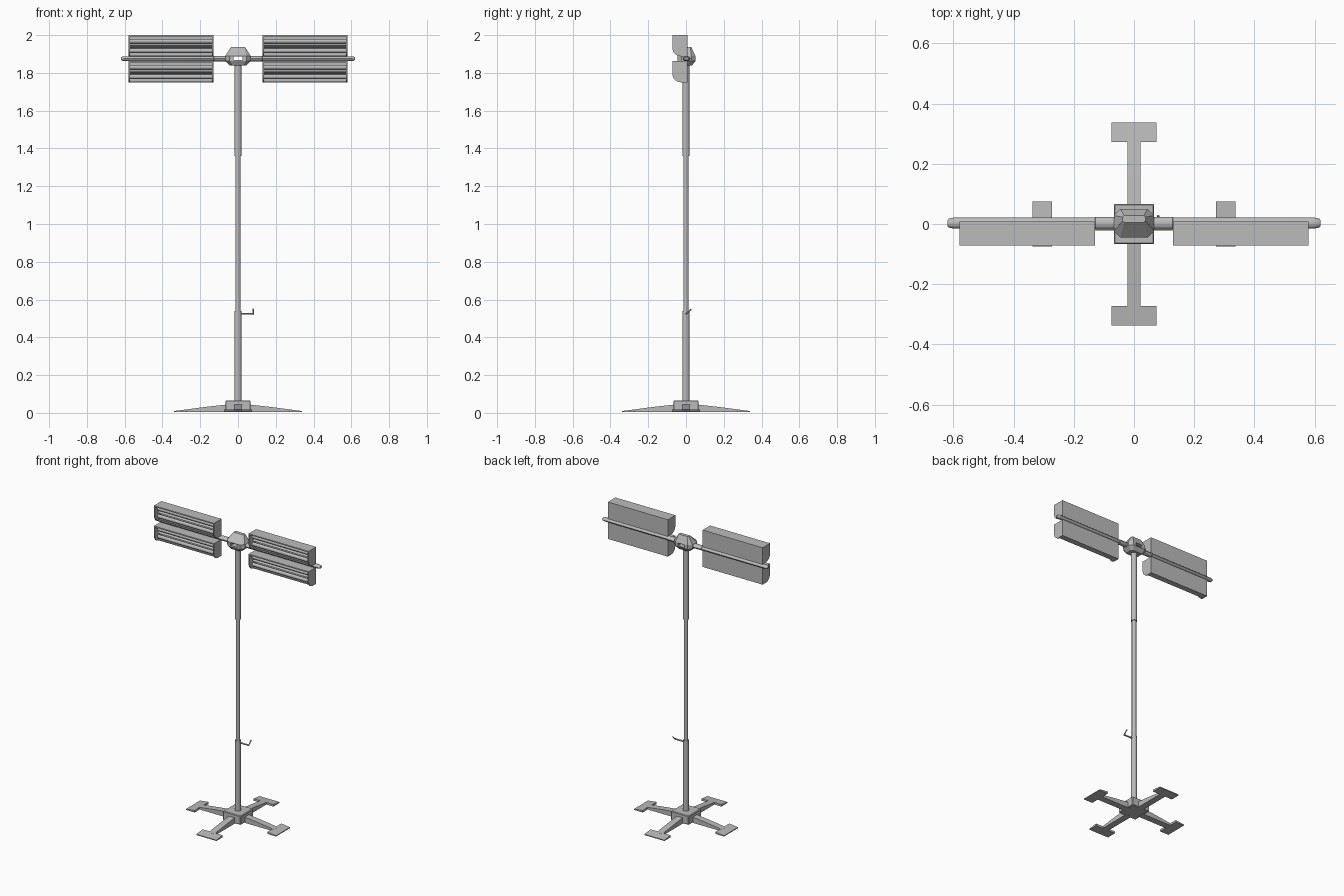
import bpy, bmesh, math
from mathutils import Vector

if "Cube" in bpy.data.objects:
    bpy.data.objects.remove(bpy.data.objects["Cube"])

grey = bpy.data.materials.new("metal grey")
colour = (0.5, 0.5, 0.5, 1)
grey.diffuse_color = colour
grey.use_nodes = True
grey.node_tree.nodes["Principled BSDF"].inputs["Base Color"].default_value = colour


def finish(name, bm, smooth=False):
    bmesh.ops.recalc_face_normals(bm, faces=bm.faces)
    mesh = bpy.data.meshes.new(name)
    bm.to_mesh(mesh)
    bm.free()
    mesh.materials.append(grey)
    ob = bpy.data.objects.new(name, mesh)
    bpy.context.collection.objects.link(ob)
    if smooth:
        bpy.ops.object.select_all(action="DESELECT")
        ob.select_set(True)
        bpy.context.view_layer.objects.active = ob
        bpy.ops.object.shade_smooth_by_angle(angle=math.radians(40))
    return ob


def loft(name, rings, smooth=False):
    bm = bmesh.new()
    loops = [[bm.verts.new(p) for p in ring] for ring in rings]
    n = len(loops[0])
    for a, b in zip(loops, loops[1:]):
        for i in range(n):
            j = (i + 1) % n
            bm.faces.new((a[i], a[j], b[j], b[i]))
    bm.faces.new(loops[0])
    bm.faces.new(loops[-1])
    return finish(name, bm, smooth)


def box(name, x0, x1, y0, y1, z0, z1):
    return loft(name, [[(x0, y0, z), (x1, y0, z), (x1, y1, z), (x0, y1, z)] for z in (z0, z1)])


def rod(name, a, b, r, sides=16):
    a, b = Vector(a), Vector(b)
    turn = (b - a).to_track_quat("Z", "Y")
    circle = [turn @ Vector((r * math.cos(t), r * math.sin(t), 0))
              for t in (math.tau * i / sides for i in range(sides))]
    return loft(name, [[p + c for c in circle] for p in (a, b)], True)


def x_prism(name, profile, x0, x1):
    return loft(name, [[(x, y, z) for y, z in profile] for x in (x0, x1)])


# Telescopic pole
rod("lower_pole", (0, 0, 0.05), (0, 0, 0.54), 0.019)
rod("middle_pole", (0, 0, 0.5), (0, 0, 1.4), 0.014)
rod("upper_pole", (0, 0, 1.36), (0, 0, 1.85), 0.019)

# Crank
rod("crank_shaft", (0.01, 0, 0.525), (0.08, 0, 0.525), 0.005, 8)
rod("crank_handle", (0.08, -0.002, 0.522), (0.08, 0.028, 0.55), 0.004, 8)

# Base: central block, four sloping arms, four wide feet
hub_block = box("base_block", -0.067, 0.067, -0.067, 0.067, 0.005, 0.066)
bevel = hub_block.modifiers.new("bevel", "BEVEL")
bevel.width = 0.004
bevel.segments = 1
for i, side in enumerate(("left", "back", "right", "front")):
    arm = loft(side + "_arm", [[(x, -0.022, 0.004), (x, 0.022, 0.004), (x, 0.022, z), (x, -0.022, z)]
                               for x, z in ((0.05, 0.045), (0.16, 0.033), (0.285, 0.017))])
    foot = loft(side + "_foot", [[(x, -0.075, 0.004), (x, 0.075, 0.004), (x, 0.075, z), (x, -0.075, z)]
                                 for x, z in ((0.272, 0.018), (0.338, 0.010))])
    for part in (arm, foot):
        part.rotation_euler.z = i * math.pi / 2


# Faceted head with a slot cut through it
def head_ring(z, hx, y0, y1, cut):
    return [(hx, y0 + cut, z), (hx, y1 - cut, z), (hx - cut, y1, z), (cut - hx, y1, z),
            (-hx, y1 - cut, z), (-hx, y0 + cut, z), (cut - hx, y0, z), (hx - cut, y0, z)]


head = loft("head", [head_ring(1.838, 0.042, -0.03, 0.03, 0.012),
                     head_ring(1.862, 0.067, -0.045, 0.05, 0.022),
                     head_ring(1.89, 0.067, -0.045, 0.05, 0.022),
                     head_ring(1.936, 0.038, 0.005, 0.028, 0.005)])
cutter = box("slot_cutter", -0.024, 0.024, -0.1, 0.1, 1.868, 1.886)
cutter.hide_render = True
cutter.hide_viewport = True
slot = head.modifiers.new("slot", "BOOLEAN")
slot.operation = "DIFFERENCE"
slot.object = cutter
slot.solver = "EXACT"

# Housing cross-section: square at the top front, rounded at the bottom front
BACK, FRONT, HIGH = 0.006, -0.072, 0.112


def end_profile(z):
    curve = [(FRONT + 0.045 * (1 - math.cos(t)), z + 0.045 * (1 - math.sin(t)))
             for t in (math.pi / 2 * i / 6 for i in range(7))]
    return [(BACK, z + HIGH), (FRONT, z + HIGH)] + curve + [(BACK, z)]


for s, side in ((1, "left"), (-1, "right")):
    # Cross bar with a tapered tip
    rings = []
    for x, k in ((0.05, 1.1), (0.128, 1.1), (0.13, 0.95), (0.6, 0.95), (0.615, 0.8), (0.62, 0.5)):
        rings.append([(s * x, 0.003 + 0.019 * k * math.cos(t), 1.875 + 0.013 * k * math.sin(t))
                      for t in (math.tau * i / 12 for i in range(12))])
    loft(side + "_cross_bar", rings, True)

    # Lamp panel: back plate with an upper and a lower open housing
    x0, x1 = sorted((s * 0.13, s * 0.58))
    box(side + "_back_plate", x0, x1, -0.004, BACK + 0.002, 1.75, 2.0)
    for z, level in ((1.75, "lower"), (2.0 - HIGH, "upper")):
        label = side + "_" + level
        for x in (x0, x1 - 0.008):
            x_prism(label + "_end_plate", end_profile(z), x, x + 0.008)
        box(label + "_top_plate", x0, x1, FRONT, BACK, z + HIGH - 0.008, z + HIGH)
        box(label + "_bottom_plate", x0, x1, -0.03, BACK, z, z + 0.007)
        # Ridged reflector between the tubes
        mid = z + HIGH / 2
        x_prism(label + "_reflector", [(0, mid + 0.014), (-0.045, mid), (0, mid - 0.014)], x0, x1)
        for dz in (0.03, 0.08):
            rod(label + "_tube", (x0, -0.035, z + dz), (x1, -0.035, z + dz), 0.012, 12)
